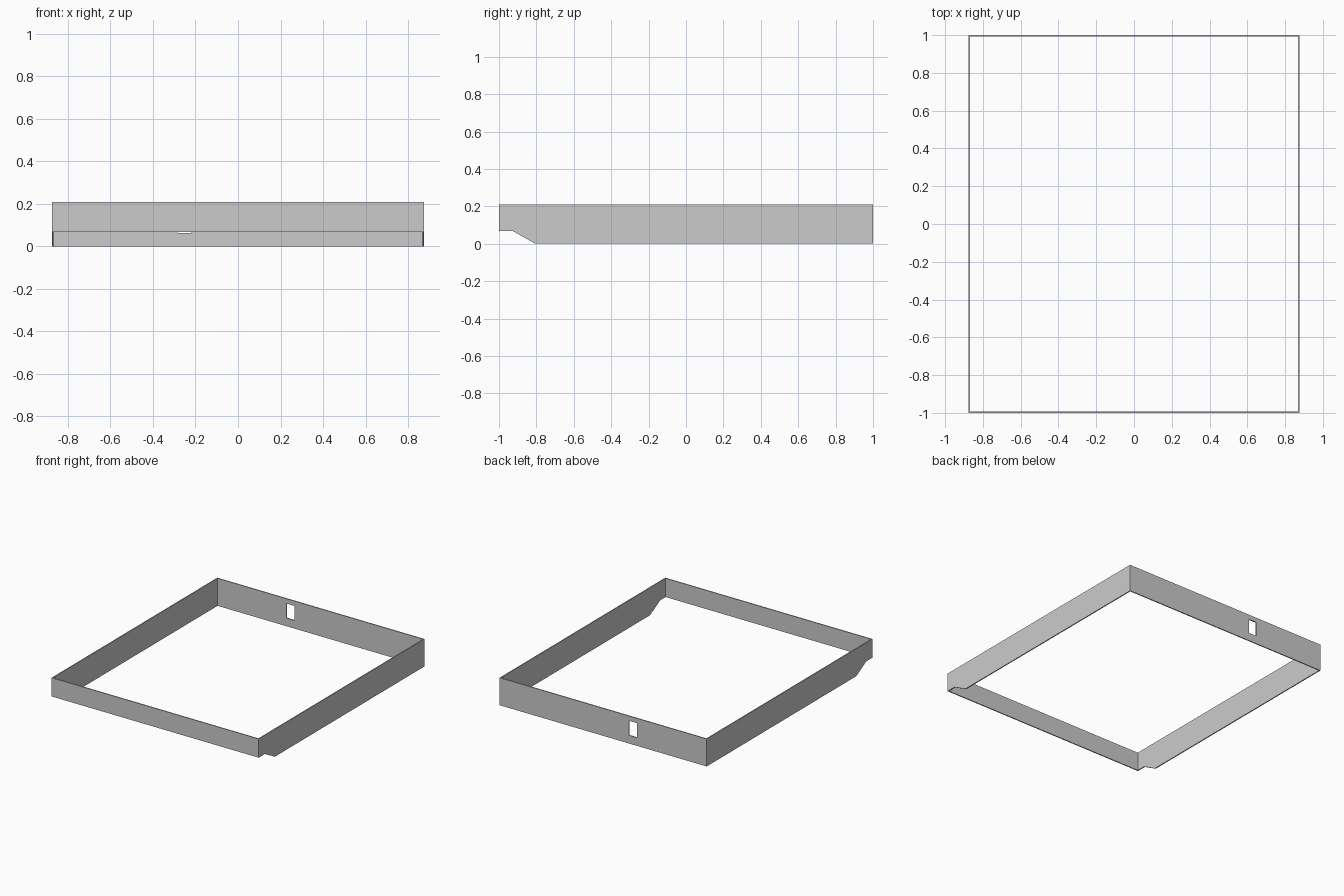
import bpy, bmesh

if "Cube" in bpy.data.objects:
    bpy.data.objects.remove(bpy.data.objects["Cube"])

HX, HY, H, T = 0.875, 1.0, 0.21, 0.008   # half sizes, height, wall thickness


def extrude_profile(name, pts, x0, x1):
    """Solid made from a (y, z) profile extruded along x."""
    bm = bmesh.new()
    face = bm.faces.new([bm.verts.new((x0, y, z)) for y, z in pts])
    ext = bmesh.ops.extrude_face_region(bm, geom=[face])
    verts = [v for v in ext["geom"] if isinstance(v, bmesh.types.BMVert)]
    bmesh.ops.translate(bm, verts=verts, vec=(x1 - x0, 0, 0))
    bmesh.ops.recalc_face_normals(bm, faces=bm.faces)
    mesh = bpy.data.meshes.new(name)
    bm.to_mesh(mesh)
    bm.free()
    obj = bpy.data.objects.new(name, mesh)
    bpy.context.collection.objects.link(obj)
    return obj


def box(name, x0, x1, y0, y1, z0, z1):
    return extrude_profile(name, [(y0, z0), (y1, z0), (y1, z1), (y0, z1)], x0, x1)


def cut(target, cutter):
    mod = target.modifiers.new("cut", 'BOOLEAN')
    mod.operation = 'DIFFERENCE'
    mod.solver = 'EXACT'
    mod.object = cutter
    bpy.context.view_layer.objects.active = target
    bpy.ops.object.modifier_apply(modifier=mod.name)
    bpy.data.objects.remove(cutter)


# Outer block with the raised, sloping front underside
frame = extrude_profile("frame_walls", [
    (-HY, 0.067), (-0.925, 0.067), (-0.805, 0), (HY, 0), (HY, H), (-HY, H)], -HX, HX)

# Open interior, leaving thin walls
cut(frame, box("interior_cutter", -HX + T, HX - T, -HY + T, HY - T, -0.1, H + 0.1))

# Small upright slot in the back wall
cut(frame, box("slot_cutter", -0.285, -0.218, HY - 0.1, HY + 0.1, 0.062, 0.173))
